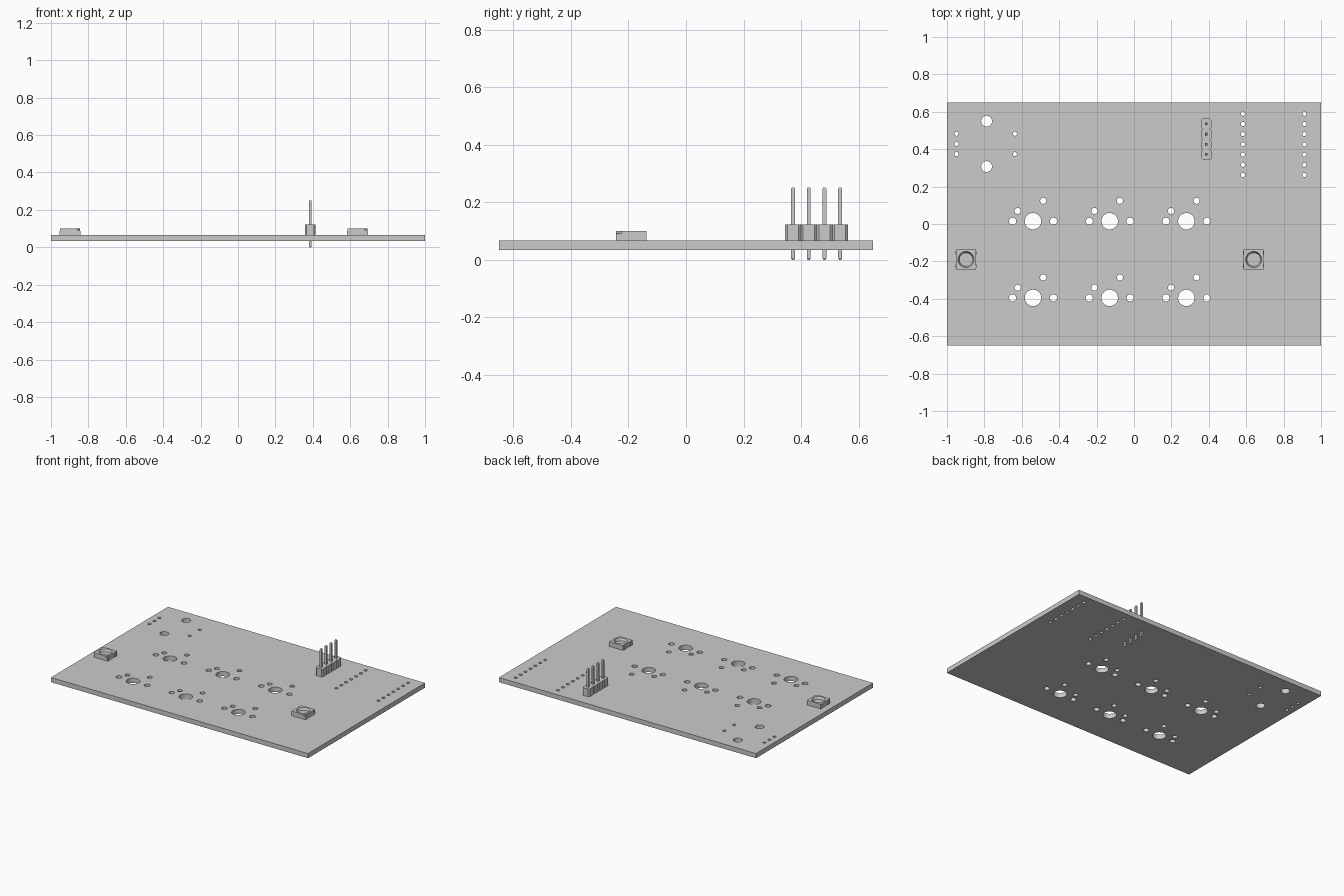
import bpy, bmesh
from math import cos, sin, tau
from mathutils import Vector

if "Cube" in bpy.data.objects:
    bpy.data.objects.remove(bpy.data.objects["Cube"])

grey = bpy.data.materials.new("light grey")
grey.use_nodes = True
grey.diffuse_color = (0.6, 0.6, 0.6, 1)
grey.node_tree.nodes["Principled BSDF"].inputs["Base Color"].default_value = (0.6, 0.6, 0.6, 1)

MM = 0.0215                 # one millimetre in model units
PITCH = 2.54 * MM           # pin spacing
BOTTOM, TOP = 0.034, 0.067  # board faces


def circle(r, n=32):
    return [(r * cos(tau * i / n), r * sin(tau * i / n)) for i in range(n)]


def rect(w, d):
    return [(-w / 2, -d / 2), (w / 2, -d / 2), (w / 2, d / 2), (-w / 2, d / 2)]


def loft(bm, outline, levels, x=0, y=0):
    """Stack scaled copies of an outline at (z, scale) levels and close the ends."""
    rings = [[bm.verts.new((x + px * s, y + py * s, z)) for px, py in outline]
             for z, s in levels]
    n = len(outline)
    for a, b in zip(rings, rings[1:]):
        for i in range(n):
            j = (i + 1) % n
            bm.faces.new((a[i], a[j], b[j], b[i]))
    bm.faces.new(rings[0][::-1])
    bm.faces.new(rings[-1])


def finish(bm, name):
    mesh = bpy.data.meshes.new(name)
    bm.to_mesh(mesh)
    bm.free()
    mesh.materials.append(grey)
    obj = bpy.data.objects.new(name, mesh)
    bpy.context.collection.objects.link(obj)
    return obj


def cut(obj, bm):
    """Subtract a bmesh from an object and bake the result."""
    cutter = finish(bm, "cutter")
    cutter.hide_render = True
    mod = obj.modifiers.new("cut", "BOOLEAN")
    mod.operation, mod.solver, mod.object = "DIFFERENCE", "EXACT", cutter
    deps = bpy.context.evaluated_depsgraph_get()
    mesh = bpy.data.meshes.new_from_object(obj.evaluated_get(deps))
    obj.modifiers.clear()
    obj.data = mesh
    bpy.data.objects.remove(cutter)


def smooth(obj):
    bpy.ops.object.select_all(action="DESELECT")
    obj.select_set(True)
    bpy.context.view_layer.objects.active = obj
    bpy.ops.object.shade_smooth_by_angle(angle=0.5)


# Hole list: (x, y, radius)
holes = []
header_x, header_y = 0.387, [0.372 + PITCH * i for i in range(4)]

# Key switch footprints
for cx in (-0.54, -0.13, 0.28):
    for cy in (0.015, -0.395):
        holes += [(cx, cy, 0.044),
                  (cx - 2 * PITCH, cy, 0.019), (cx + 2 * PITCH, cy, 0.019),
                  (cx - 1.5 * PITCH, cy + PITCH, 0.0165),
                  (cx + PITCH, cy + 2 * PITCH, 0.0165)]

# Rotary knob footprint
holes += [(-0.788, y, 0.029) for y in (0.55, 0.307)]
holes += [(-0.949, 0.428 + PITCH * i, 0.0112) for i in (-1, 0, 1)]
holes += [(-0.637, 0.428 + PITCH * i, 0.0112) for i in (-1, 1)]

# Controller module pin rows and pin header holes
holes += [(x, 0.262 + PITCH * i, 0.0112) for x in (0.582, 0.911) for i in range(7)]
holes += [(header_x, y, 0.0112) for y in header_y]

# Circuit board
bm = bmesh.new()
loft(bm, rect(2, 1.3), [(BOTTOM, 1), (TOP, 1)])
board = finish(bm, "circuit_board")
bm = bmesh.new()
for x, y, r in holes:
    loft(bm, circle(r), [(BOTTOM - 0.05, 1), (TOP + 0.05, 1)], x, y)
cut(board, bm)
smooth(board)

# Pin header housing: one scalloped outline along all four pins
w, c = 0.0275, 0.008
h = PITCH / 2
side = []
for y in header_y:
    side += [(w - c, y - h), (w, y - h + c), (w, y + h - c)]
side.append((w - c, header_y[-1] + h))
bm = bmesh.new()
loft(bm, side + [(-x, y) for x, y in reversed(side)], [(TOP, 1), (0.122, 1)], header_x)
finish(bm, "header_housing")

# Header pins with tapered tips
for i, y in enumerate(header_y):
    bm = bmesh.new()
    loft(bm, rect(0.0138, 0.0138), [(0, 0.5), (0.006, 1), (0.246, 1), (0.252, 0.5)],
         header_x, y)
    finish(bm, f"header_pin_{i + 1}")

# Surface mounted lights
for label, cx in (("right", -0.898), ("left", 0.64)):
    cy, top = -0.19, 0.1
    bm = bmesh.new()
    loft(bm, rect(0.107, 0.105), [(TOP, 1), (top, 1)], cx, cy)
    body = finish(bm, f"light_body_{label}")
    # Conical lens recess
    bm = bmesh.new()
    loft(bm, circle(0.043), [(top - 0.018, 0.84), (top, 1), (top + 0.01, 1)], cx, cy)
    cut(body, bm)
    # Corner orientation notch
    bm = bmesh.new()
    corner = [(0.03, -0.06), (0.06, -0.06), (0.06, -0.026)]
    loft(bm, corner, [(top - 0.008, 1), (top + 0.01, 1)], cx, cy)
    cut(body, bm)
    smooth(body)
    # Solder contacts wrapping the two sides
    bm = bmesh.new()
    for sx in (-1, 1):
        for sy in (-1, 1):
            loft(bm, rect(0.012, 0.02), [(TOP, 1), (top - 0.012, 1)],
                 cx + sx * 0.05, cy + sy * 0.036)
    finish(bm, f"light_contacts_{label}")
